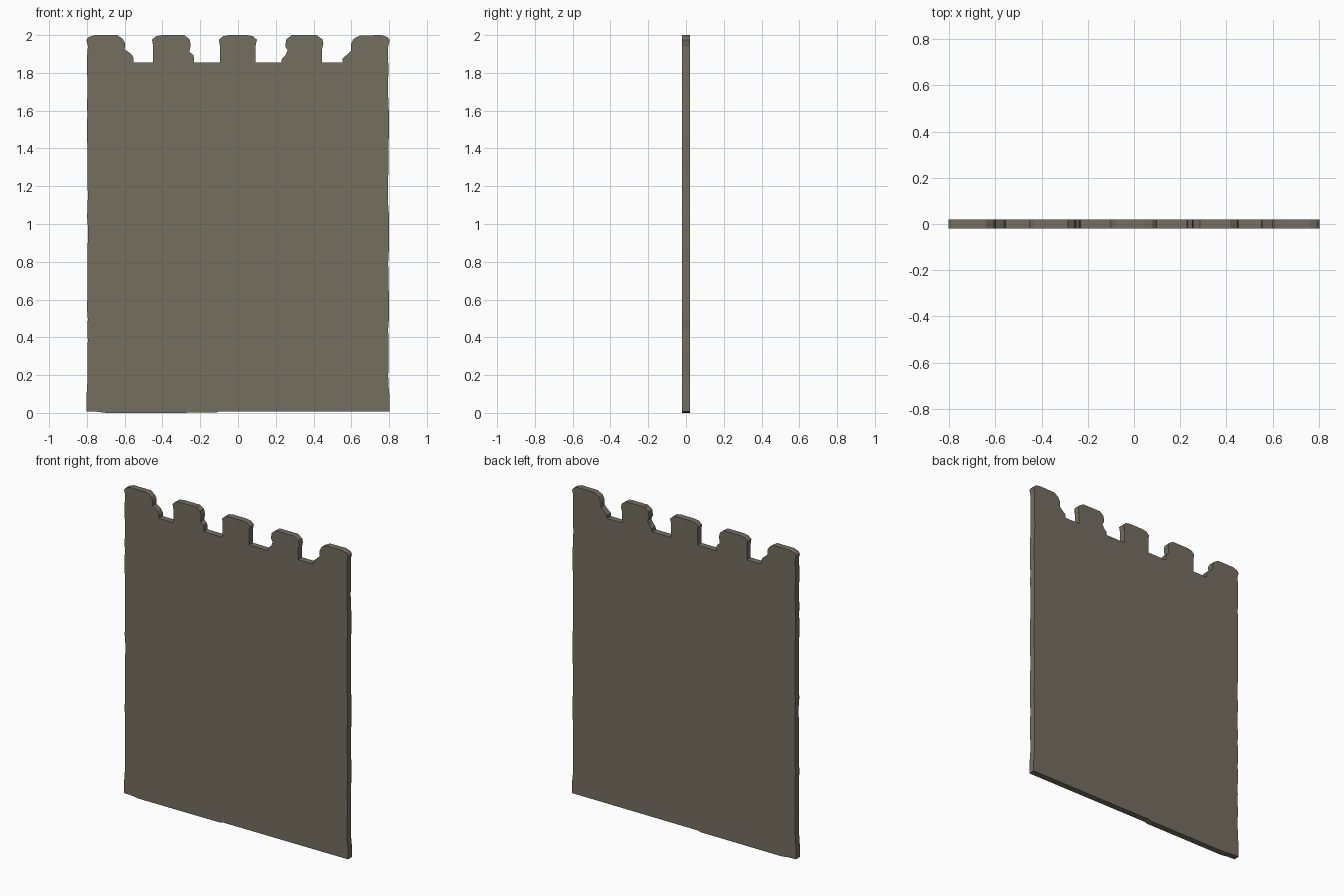
import bpy, bmesh, random

random.seed(4)
HALF_T = 0.02      # half thickness of the slab
NOTCH = 1.855      # floor height of the gaps

# one worn stone colour
stone = bpy.data.materials.new("grey_brown_stone")
stone.diffuse_color = (0.175, 0.158, 0.118, 1)

# worn battlement tops, left to right (x, z)
merlons = [
    [(-0.803, 1.975), (-0.79, 1.99), (-0.76, 2.0), (-0.64, 2.0), (-0.61, 1.98), (-0.597, 1.955),
     (-0.6, 1.925), (-0.565, 1.9), (-0.553, 1.88), (-0.553, NOTCH)],
    [(-0.45, NOTCH), (-0.45, 1.945), (-0.455, 1.975), (-0.435, 1.994), (-0.4, 2.0), (-0.285, 2.0),
     (-0.258, 1.98), (-0.25, 1.95), (-0.257, 1.912), (-0.235, 1.893), (-0.232, NOTCH)],
    [(-0.096, NOTCH), (-0.096, 1.945), (-0.101, 1.975), (-0.08, 1.994), (-0.05, 2.0), (0.05, 2.0),
     (0.08, 1.994), (0.1, 1.975), (0.092, 1.94), (0.092, NOTCH)],
    [(0.23, NOTCH), (0.232, 1.875), (0.252, 1.895), (0.263, 1.92), (0.25, 1.94), (0.256, 1.978),
     (0.285, 2.0), (0.415, 2.0), (0.447, 1.978), (0.452, 1.955), (0.446, 1.93), (0.446, NOTCH)],
    [(0.552, NOTCH), (0.553, 1.875), (0.597, 1.915), (0.597, 1.95), (0.612, 1.98), (0.645, 1.998),
     (0.76, 2.0), (0.79, 1.99), (0.803, 1.975)],
]
outline = [p for m in merlons for p in m]


def rough_side(sign):
    """Slightly chipped side edge, listed from top to bottom."""
    return [(sign * (0.797 + random.uniform(-0.003, 0.003)), 1.94 - i * 0.06) for i in range(31)]


# right side down, bottom edge, left side up
outline += rough_side(1) + [(0.803, 0.08), (0.803, 0.008), (-0.1, 0.007), (-0.12, 0.001),
                            (-0.7, 0.0), (-0.75, 0.007), (-0.803, 0.008), (-0.803, 0.08)]
outline += rough_side(-1)[::-1]

# slab: extrude the outline through its thickness
bm = bmesh.new()
face = bm.faces.new([bm.verts.new((x, -HALF_T, z)) for x, z in outline])
ext = bmesh.ops.extrude_face_region(bm, geom=[face])
moved = [v for v in ext["geom"] if isinstance(v, bmesh.types.BMVert)]
bmesh.ops.translate(bm, verts=moved, vec=(0, 2 * HALF_T, 0))
if not all(len(e.link_faces) == 2 for e in bm.edges):
    bm.faces.new([v for v in face.verts])
bmesh.ops.recalc_face_normals(bm, faces=bm.faces[:])
bmesh.ops.triangulate(bm, faces=[f for f in bm.faces if len(f.verts) > 4])

mesh = bpy.data.meshes.new("battlement_wall")
bm.to_mesh(mesh)
bm.free()
mesh.materials.append(stone)
wall = bpy.data.objects.new("battlement_wall", mesh)
bpy.context.collection.objects.link(wall)
